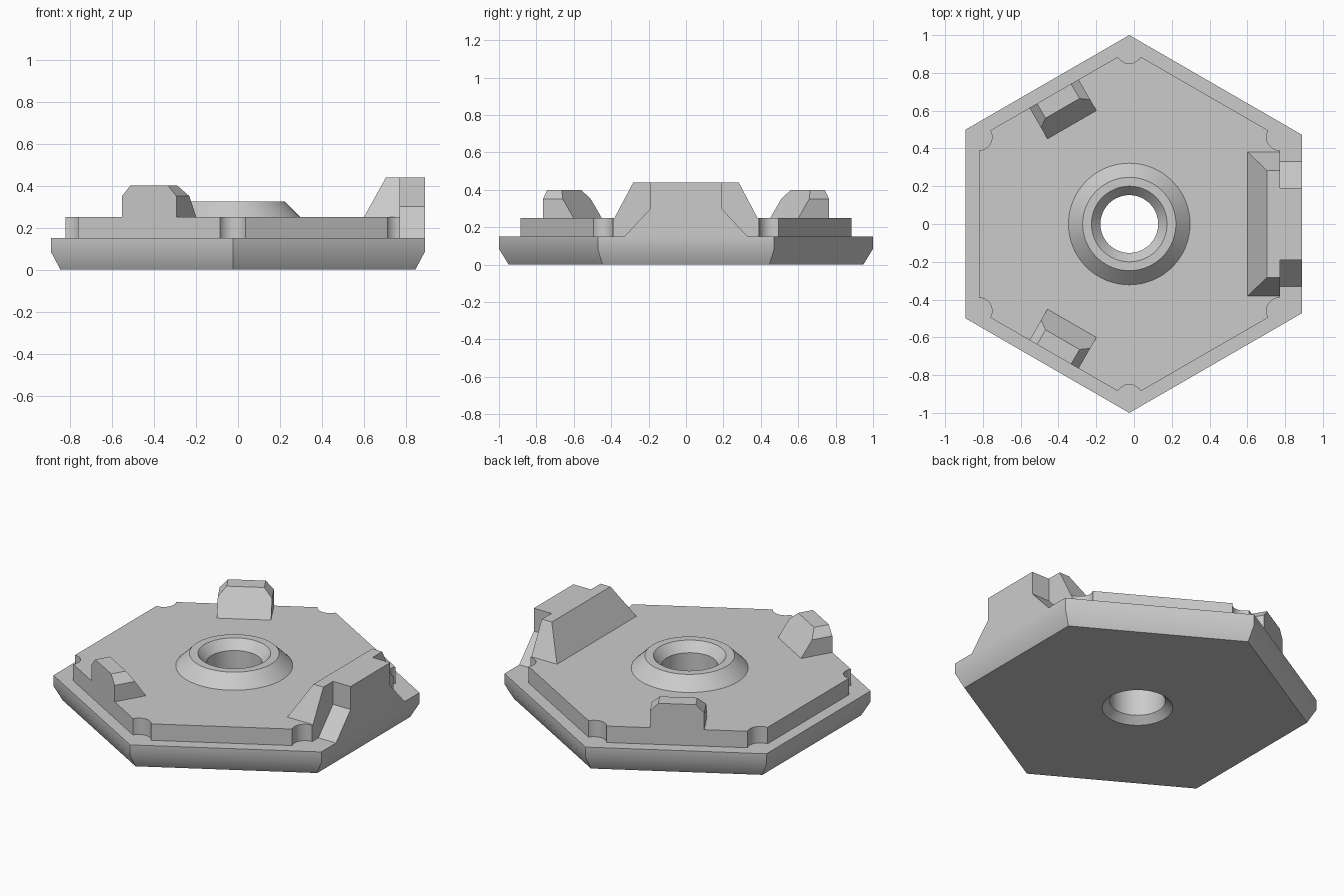
import bpy
import bmesh
from math import sin, cos, pi, radians, sqrt
from mathutils import Matrix, Vector

CENTRE = -0.025      # x of the hexagon centre
EDGE = 0.89          # x of the straight cut edge on the tab side
APOTHEM = sqrt(3) / 2

cube = bpy.data.objects.get("Cube")
if cube:
    bpy.data.objects.remove(cube, do_unlink=True)

grey = bpy.data.materials.new("plain_grey")
grey.use_nodes = True
GREY = (0.6, 0.6, 0.6, 1)
grey.diffuse_color = GREY
shader = next(n for n in grey.node_tree.nodes if n.type == 'BSDF_PRINCIPLED')
shader.inputs["Base Color"].default_value = GREY


def loft(name, rings, matrix=Matrix()):
    """Solid skinned through equal-length rings of points, capped at both ends."""
    bm = bmesh.new()
    loops = [[bm.verts.new(matrix @ Vector(p)) for p in ring] for ring in rings]
    count = len(loops[0])
    for low, high in zip(loops, loops[1:]):
        for i in range(count):
            j = (i + 1) % count
            bm.faces.new((low[i], low[j], high[j], high[i]))
    bm.faces.new(loops[0])
    bm.faces.new(loops[-1])
    bmesh.ops.recalc_face_normals(bm, faces=bm.faces)
    mesh = bpy.data.meshes.new(name)
    bm.to_mesh(mesh)
    bm.free()
    mesh.materials.append(grey)
    obj = bpy.data.objects.new(name, mesh)
    bpy.context.collection.objects.link(obj)
    return obj


def lathe(name, profile, sides=64):
    """Round solid about the central axis from (radius, height) pairs."""
    return loft(name, [[(CENTRE + r * cos(2 * pi * i / sides),
                         r * sin(2 * pi * i / sides), z) for i in range(sides)]
                       for r, z in profile])


def activate(obj):
    bpy.ops.object.select_all(action='DESELECT')
    obj.select_set(True)
    bpy.context.view_layer.objects.active = obj


# Hexagonal base, widened to the straight edge, with a chamfered underside
def base_ring(inset, z):
    r = 1 - inset / APOTHEM
    left, right = CENTRE - r * APOTHEM, EDGE - inset
    y = r - (right - CENTRE) / sqrt(3)
    return [(CENTRE, r, z), (left, r / 2, z), (left, -r / 2, z),
            (CENTRE, -r, z), (right, -y, z), (right, y, z)]


base = loft("base", [base_ring(0.045, 0), base_ring(0, 0.085), base_ring(0, 0.15)])

# Raised hexagonal plate with round notches at its corners
PLATE_R, NOTCH_R, STEPS = 0.92, 0.07, 12
outline = []
for k in range(6):
    corner = radians(30 + 60 * k)
    for s in range(STEPS + 1):
        a = corner + pi - radians(-60 + 120 * s / STEPS)
        outline.append((CENTRE + PLATE_R * cos(corner) + NOTCH_R * cos(a),
                        PLATE_R * sin(corner) + NOTCH_R * sin(a)))
plate = loft("raised_plate", [[(x, y, z) for x, y in outline] for z in (0.15, 0.25)])

# Conical boss around the hole
boss = lathe("central_boss", [(0.322, 0.25), (0.247, 0.325)])

# Through hole, countersunk at both ends
cutter = lathe("hole_cutter", [(0.205, -0.01), (0.153, 0.04), (0.153, 0.27),
                               (0.208, 0.334), (0.208, 0.4)])
cutter.hide_render = True
for part in (base, plate, boss):
    cut = part.modifiers.new("hole", 'BOOLEAN')
    cut.operation = 'DIFFERENCE'
    cut.solver = 'EXACT'
    cut.object = cutter
    activate(part)
    bpy.ops.object.modifier_apply(modifier=cut.name)
bpy.data.objects.remove(cutter, do_unlink=True)
parts = [base, plate, boss]

# Two small tabs with chamfered tops and sloped inner faces
PLATE_FACE = PLATE_R * APOTHEM
tab_profile = [(-0.15, 0.25), (0.15, 0.25), (0.15, 0.35),
               (0.104, 0.4), (-0.104, 0.4), (-0.15, 0.35)]
for name, angle in (("back_tab", 120), ("front_tab", 240)):
    place = Matrix.Translation((CENTRE, 0, 0)) @ Matrix.Rotation(radians(angle), 4, 'Z')
    inner = [(0.607 + (z - 0.25) * 2 / 3, t, z) for t, z in tab_profile]
    outer = [(PLATE_FACE, t, z) for t, z in tab_profile]
    parts.append(loft(name, [inner, outer], place))


# Large tab: tapered inner block and a flared outer rib
def block_ring(x, y, z):
    return [(x, -y, z), (PLATE_FACE + CENTRE, -y, z), (PLATE_FACE + CENTRE, y, z), (x, y, z)]


parts.append(loft("large_tab_block", [block_ring(0.6, 0.382, 0.25),
                                      block_ring(0.705, 0.282, 0.44)]))
half = [(0.33, 0.15), (0.19, 0.3), (0.19, 0.44)]
rib_profile = half + [(-y, z) for y, z in reversed(half)]
parts.append(loft("large_tab_rib", [[(x, y, z) for y, z in rib_profile]
                                    for x in (PLATE_FACE + CENTRE, EDGE)]))

# Smooth the round surfaces and keep the hard edges crisp
for part in parts:
    activate(part)
    bpy.ops.object.shade_smooth_by_angle(angle=radians(30))
